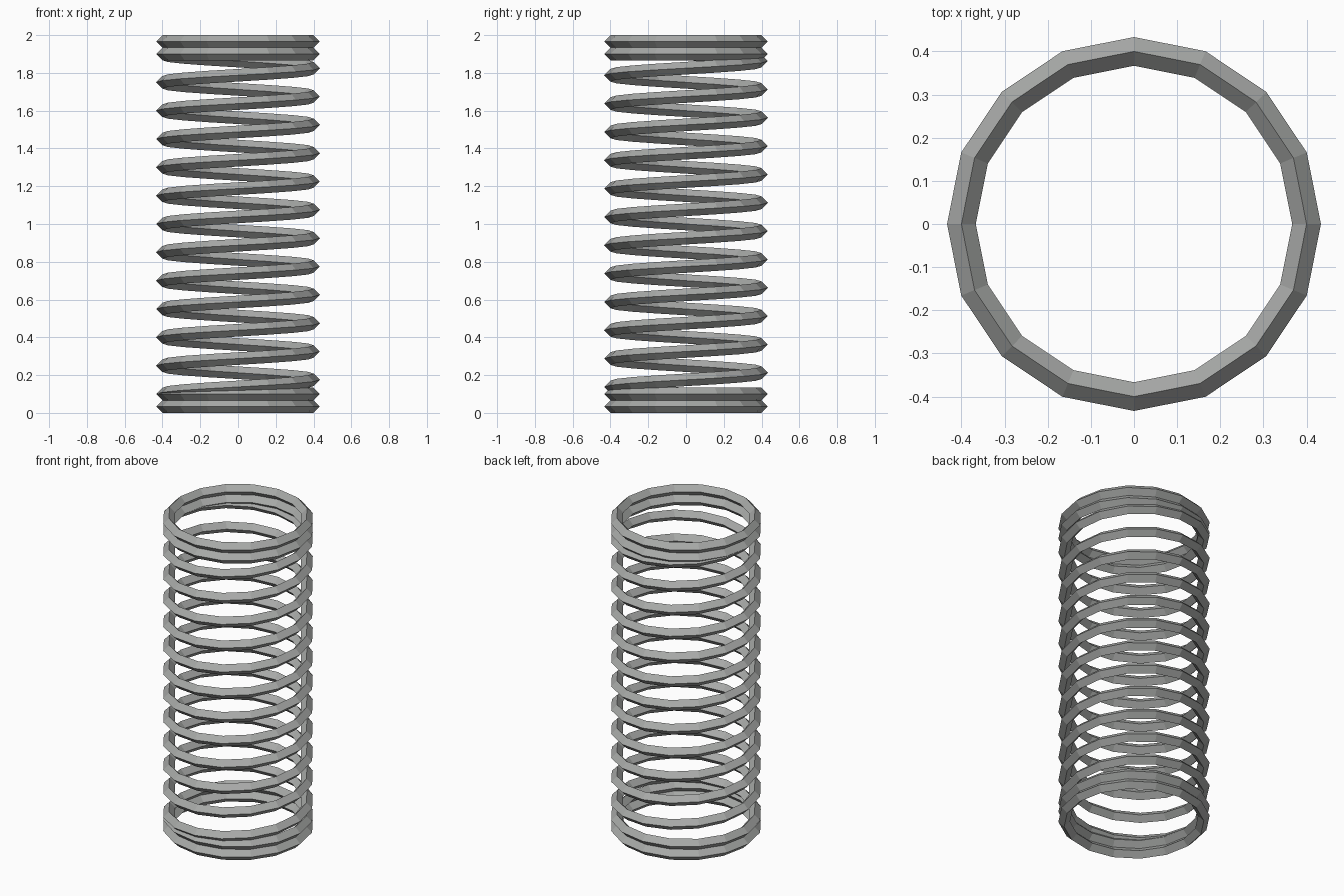
import bpy, bmesh
from math import cos, sin, pi

if "Cube" in bpy.data.objects:
    bpy.data.objects.remove(bpy.data.objects["Cube"], do_unlink=True)

SIDES = 16          # segments per turn
RADIUS = 0.4        # centre line of the wire
WIRE = 1 / 30       # half thickness of the diamond wire
PITCH = 0.15
TURNS = 12

steel = bpy.data.materials.new("steel grey")
steel.use_nodes = True
steel.diffuse_color = (0.39, 0.4, 0.39, 1)
steel.node_tree.nodes["Principled BSDF"].inputs["Base Color"].default_value = (0.39, 0.4, 0.39, 1)


def wire(name, start_z, pitch, turns, closed):
    """Sweep a diamond section around z, as a closed ring or an open helix."""
    bm = bmesh.new()
    loops = []
    count = SIDES * turns + (0 if closed else 1)
    for i in range(count):
        a = pi + 2 * pi * i / SIDES
        z = start_z + pitch * i / SIDES
        section = []
        for dr, dz in ((1, 0), (0, 1), (-1, 0), (0, -1)):
            r = RADIUS + WIRE * dr
            section.append(bm.verts.new((r * cos(a), r * sin(a), z + WIRE * dz)))
        loops.append(section)
    pairs = list(zip(loops, loops[1:]))
    if closed:
        pairs.append((loops[-1], loops[0]))
    for p, q in pairs:
        for k in range(4):
            n = (k + 1) % 4
            bm.faces.new((p[k], q[k], q[n], p[n]))
    if not closed:
        bm.faces.new(loops[0])
        bm.faces.new(loops[-1][::-1])
    bmesh.ops.recalc_face_normals(bm, faces=bm.faces)
    mesh = bpy.data.meshes.new(name)
    bm.to_mesh(mesh)
    bm.free()
    mesh.materials.append(steel)
    obj = bpy.data.objects.new(name, mesh)
    bpy.context.collection.objects.link(obj)
    return obj


# Active coils, rising counter-clockwise between the inner end rings
wire("coil", 3 * WIRE, PITCH, TURNS, False)

# Two stacked flat rings at each end
for label, z in (("outer", WIRE), ("inner", 3 * WIRE)):
    wire("bottom_" + label + "_ring", z, 0, 1, True)
    wire("top_" + label + "_ring", 2 - z, 0, 1, True)
